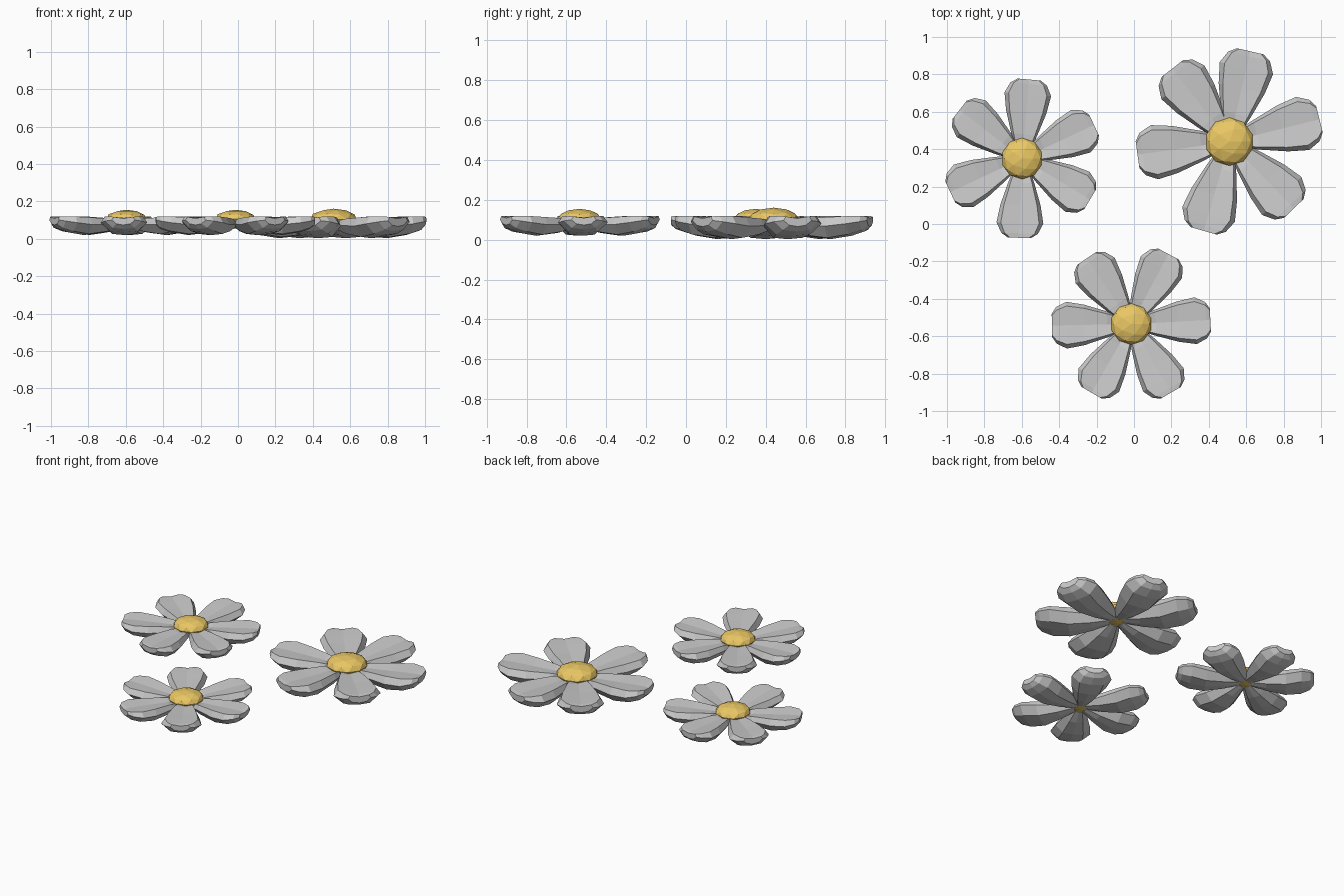
import bpy, bmesh
from math import radians, cos, sin

if "Cube" in bpy.data.objects:
    bpy.data.objects.remove(bpy.data.objects["Cube"])

RIM = 0.12  # height of the petal rims, shared by all flowers

yellow = bpy.data.materials.new("yellow")
yellow.diffuse_color = (0.83, 0.58, 0.13, 1)
yellow.use_nodes = True
yellow.node_tree.nodes["Principled BSDF"].inputs["Base Color"].default_value = yellow.diffuse_color

# petal stations: distance from centre, half width, top, middle, bottom height
STATIONS = [
    (0.035, 0.035, 0.095, 0.075, 0.055),
    (0.13, 0.070, 0.108, 0.078, 0.034),
    (0.25, 0.108, 0.114, 0.076, 0.020),
    (0.345, 0.125, 0.119, 0.086, 0.035),
    (0.400, 0.098, 0.120, 0.095, 0.053),
    (0.424, 0.062, 0.117, 0.100, 0.074),
]


def add_petal(bm, angle, s):
    c, sn = cos(radians(angle)), sin(radians(angle))
    rings = []
    for r, w, top, mid, bot in STATIONS:
        # slightly cupped top, bevelled sides, narrower underside
        section = [(-1, mid), (-0.82, top), (0, top - 0.008), (0.82, top),
                   (1, mid), (0.6, bot + 0.006), (0, bot), (-0.6, bot + 0.006)]
        ring = []
        for k, z in section:
            x, y = r * s, k * w * s
            ring.append(bm.verts.new((x * c - y * sn, x * sn + y * c, RIM + (z - RIM) * s)))
        rings.append(ring)
    for a, b in zip(rings, rings[1:]):
        for i in range(8):
            j = (i + 1) % 8
            bm.faces.new((a[i], a[j], b[j], b[i]))
    bm.faces.new(rings[0])
    bm.faces.new(rings[-1][::-1])


def finish(bm, name, x, y):
    bmesh.ops.recalc_face_normals(bm, faces=bm.faces)
    me = bpy.data.meshes.new(name)
    bm.to_mesh(me)
    bm.free()
    ob = bpy.data.objects.new(name, me)
    ob.location = (x, y, 0)
    bpy.context.collection.objects.link(ob)
    return ob


def flower(name, x, y, s, angles):
    # ring of petals
    bm = bmesh.new()
    for a in angles:
        add_petal(bm, a, s)
    finish(bm, name + "_petals", x, y)
    # flattened faceted centre
    bm = bmesh.new()
    bmesh.ops.create_icosphere(bm, subdivisions=2, radius=1)
    for v in bm.verts:
        v.co = (v.co.x * 0.11 * s, v.co.y * 0.11 * s, RIM + (v.co.z * 0.05 - 0.015) * s)
    finish(bm, name + "_centre", x, y).data.materials.append(yellow)


flower("left_flower", -0.598, 0.35, 1.0, (85, 25, -31, -92, 205, 142))
flower("front_flower", -0.015, -0.535, 1.0, (3, 62, 124, 181, 240, 300))
flower("right_flower", 0.51, 0.44, 1.17, (14, 77, 128, 188, 254, 314))
